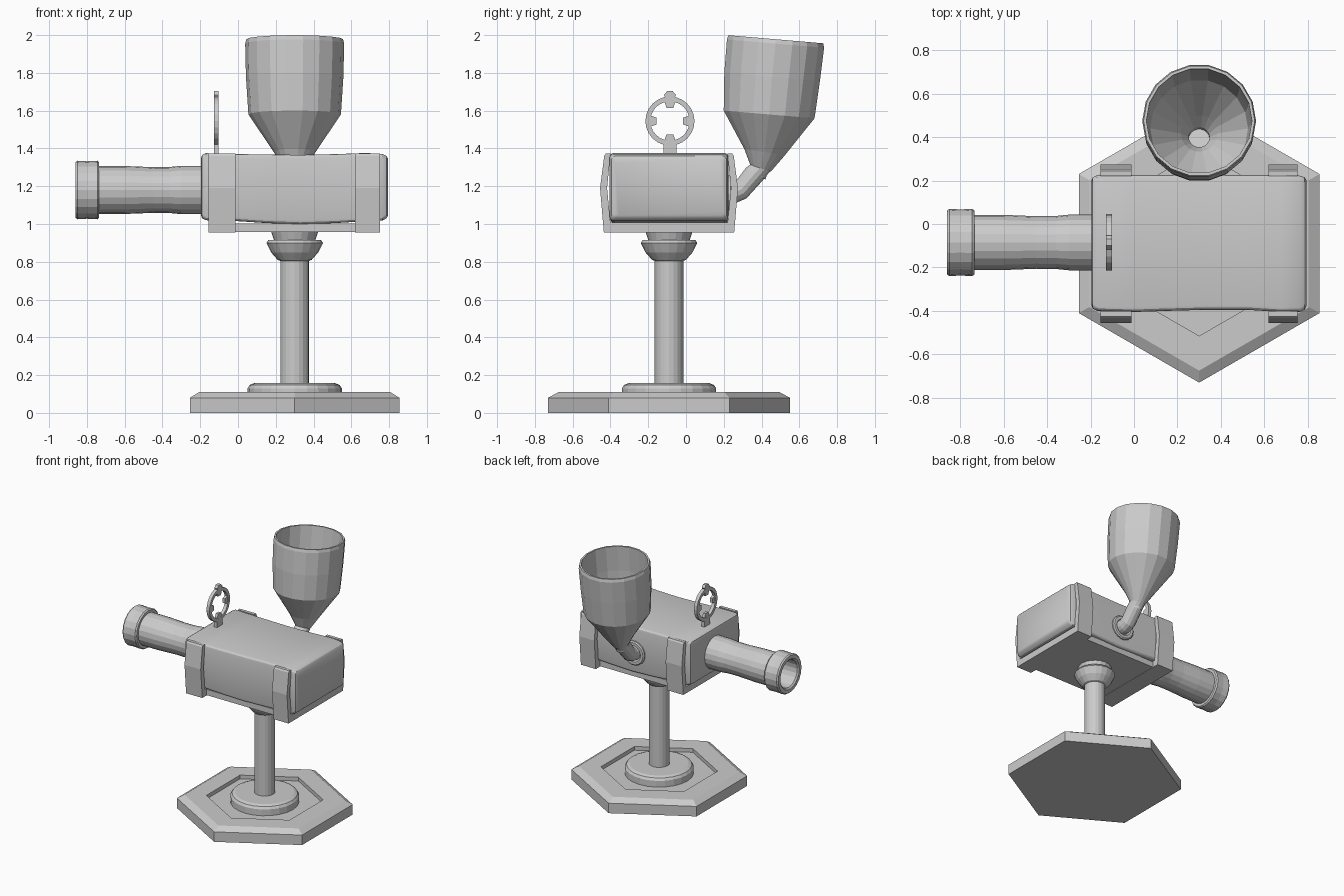
import bpy, bmesh
from math import sin, cos, pi
from mathutils import Vector

CX, CY = 0.30, -0.09          # pedestal axis
BY, BZ = -0.085, 1.18         # barrel axis


def loft(name, rings, cap=True, loop=False, smooth=False):
    """Skin a list of equal-length point rings."""
    bm = bmesh.new()
    vs = [[bm.verts.new(p) for p in r] for r in rings]
    n = len(vs[0])
    pairs = list(zip(vs, vs[1:])) + ([(vs[-1], vs[0])] if loop else [])
    for a, b in pairs:
        for i in range(n):
            j = (i + 1) % n
            bm.faces.new((a[i], a[j], b[j], b[i]))
    if cap and not loop:
        bm.faces.new(vs[0])
        bm.faces.new(vs[-1])
    bmesh.ops.recalc_face_normals(bm, faces=bm.faces)
    me = bpy.data.meshes.new(name)
    bm.to_mesh(me)
    bm.free()
    ob = bpy.data.objects.new(name, me)
    bpy.context.collection.objects.link(ob)
    if smooth:
        bpy.ops.object.select_all(action='DESELECT')
        ob.select_set(True)
        bpy.context.view_layer.objects.active = ob
        bpy.ops.object.shade_smooth_by_angle(angle=0.5)
    return ob


def circle(c, u, v, r, n, phase=0.0):
    c, u, v = Vector(c), Vector(u), Vector(v)
    return [c + r * (cos(t) * u + sin(t) * v)
            for t in (2 * pi * i / n + phase for i in range(n))]


def upright(name, prof, n, phase=0.0):
    """Turned part on the pedestal axis, profile of (radius, z)."""
    return loft(name, [circle((CX, CY, z), (1, 0, 0), (0, 1, 0), r, n, phase) for r, z in prof])


def along_x(name, prof, cap=True, loop=False):
    """Turned part on the barrel axis, profile of (radius, x)."""
    return loft(name, [circle((x, BY, BZ), (0, 1, 0), (0, 0, 1), r, 20) for r, x in prof], cap, loop)


def prism_x(name, yz, x0, x1):
    return loft(name, [[(x, y, z) for y, z in yz] for x in (x0, x1)])


# Hexagonal base with recessed top
upright("base", [(0.64, 0), (0.64, 0.08), (0.585, 0.11), (0.425, 0.11), (0.425, 0.08)], 6, pi / 2)

# Pedestal
upright("foot_collar", [(0.25, 0.08), (0.25, 0.13), (0.238, 0.148), (0.215, 0.157)], 24)
upright("pillar", [(0.076, 0.15), (0.076, 0.83)], 20)
upright("swivel_cup", [(0.076, 0.805), (0.09, 0.81), (0.125, 0.85), (0.15, 0.90),
                       (0.14, 0.915), (0.11, 0.915), (0.125, 0.96)], 20)

# Cradle: floor plate and two bands with bowed arms
prism_x("cradle_plate", [(-0.38, 0.957), (0.20, 0.957), (0.20, 1.003), (-0.38, 1.003)], -0.10, 0.70)
half = [(0.345, 0.955), (0.365, 1.19), (0.343, 1.36), (0.335, 1.372), (0.31, 1.372),
        (0.328, 1.19), (0.31, 1.008)]
band = [(CY + y, z) for y, z in half] + [(CY - y, z) for y, z in reversed(half)]
for side, x0, x1 in (("left", -0.155, -0.012), ("right", 0.62, 0.752)):
    prism_x("cradle_band_" + side, band, x0, x1)


# Body: rounded rectangular sections, slightly uneven along its length
def section(x, y0, y1, z0, z1, r=0.022):
    pts = []
    for cy, cz, a in ((y1 - r, z1 - r, 0), (y0 + r, z1 - r, 1), (y0 + r, z0 + r, 2), (y1 - r, z0 + r, 3)):
        for k in range(4):
            t = (a + k / 3) * pi / 2
            pts.append((x, cy + r * cos(t), cz + r * sin(t)))
    return pts


loft("body", [section(*s) for s in (
    (-0.195, -0.375, 0.20, 1.045, 1.35), (-0.19, -0.39, 0.215, 1.03, 1.365),
    (-0.17, -0.40, 0.224, 1.02, 1.375), (0.0, -0.405, 0.225, 1.015, 1.37),
    (0.15, -0.40, 0.225, 1.005, 1.368), (0.33, -0.395, 0.225, 0.998, 1.366),
    (0.52, -0.395, 0.225, 1.005, 1.37), (0.68, -0.405, 0.225, 1.015, 1.376),
    (0.765, -0.405, 0.222, 1.018, 1.37), (0.785, -0.395, 0.215, 1.03, 1.36),
    (0.795, -0.375, 0.20, 1.045, 1.345))], smooth=True)

# Barrel (hollow) with muzzle ring
along_x("barrel", [(0.128, -0.17), (0.128, -0.30), (0.122, -0.36), (0.121, -0.45), (0.127, -0.60),
                   (0.127, -0.80), (0.108, -0.80), (0.108, -0.22), (0.0005, -0.22)])
along_x("muzzle_ring", [(0.147, -0.735), (0.155, -0.745), (0.152, -0.80), (0.155, -0.85),
                        (0.147, -0.86), (0.12, -0.86), (0.108, -0.85), (0.108, -0.735)], loop=True)

# Ring sight with four inward tabs, top nub and post
SX0, SX1, SZ = -0.128, -0.102, 1.545
loft("sight_ring", [circle((x, BY, SZ), (0, 1, 0), (0, 0, 1), r, 24)
                    for x, r in ((SX0, 0.13), (SX1, 0.13), (SX1, 0.104), (SX0, 0.104))], loop=True)
for k in range(4):
    c, s = cos(k * pi / 2), sin(k * pi / 2)
    tab = [(0.118, -0.033), (0.118, 0.033), (0.105, 0.03), (0.07, 0.018), (0.07, -0.018), (0.105, -0.03)]
    prism_x("sight_tab_%d" % (k + 1), [(BY + a * c - b * s, SZ + a * s + b * c) for a, b in tab],
            SX0 + 0.002, SX1 - 0.002)
prism_x("sight_nub", [(BY + a, SZ + b) for a, b in
                      ((-0.02, 0.115), (0.02, 0.115), (0.032, 0.138), (0.015, 0.158),
                       (-0.015, 0.158), (-0.032, 0.138))], SX0, SX1)
prism_x("sight_post", [(BY - 0.035, 1.35), (BY + 0.035, 1.35), (BY + 0.035, 1.43), (BY - 0.035, 1.43)], SX0, SX1)


# Hopper: tilted rings, outside up and inside down; tilt is the rim slope dz/dy
def tilted(y, z, r, slope, n=18):
    return circle((CX, y, z), (1, 0, 0), Vector((0, 1, slope)).normalized(), r, n)


loft("hopper", [tilted(*t) for t in (
    (0.395, 1.295, 0.058, -0.32), (0.415, 1.38, 0.11, -0.17), (0.44, 1.58, 0.245, -0.085),
    (0.456, 1.78, 0.258, -0.085), (0.474, 1.955, 0.262, -0.085), (0.475, 1.978, 0.256, -0.085),
    (0.475, 1.978, 0.243, -0.085), (0.456, 1.78, 0.238, -0.085), (0.44, 1.585, 0.225, -0.085),
    (0.417, 1.39, 0.085, -0.17), (0.40, 1.33, 0.048, -0.25), (0.38, 1.26, 0.048, -0.6))], cap=False)

# Feed pipe bending into the back of the body, with its flange
loft("feed_pipe", [circle((CX, y, z), (1, 0, 0), Vector((0, a, b)).normalized(), 0.057, 14)
                   for y, z, a, b in ((0.20, 1.165, 0, 1), (0.26, 1.168, -0.12, 1), (0.295, 1.185, -0.4, 0.8),
                                      (0.36, 1.262, -0.75, 0.65), (0.396, 1.30, -0.95, 0.3))])
loft("pipe_flange", [circle((CX, y, 1.16), (1, 0, 0), (0, 0, 1), r, 18)
                     for y, r in ((0.20, 0.097), (0.235, 0.097), (0.242, 0.088), (0.242, 0.066), (0.228, 0.055))])
